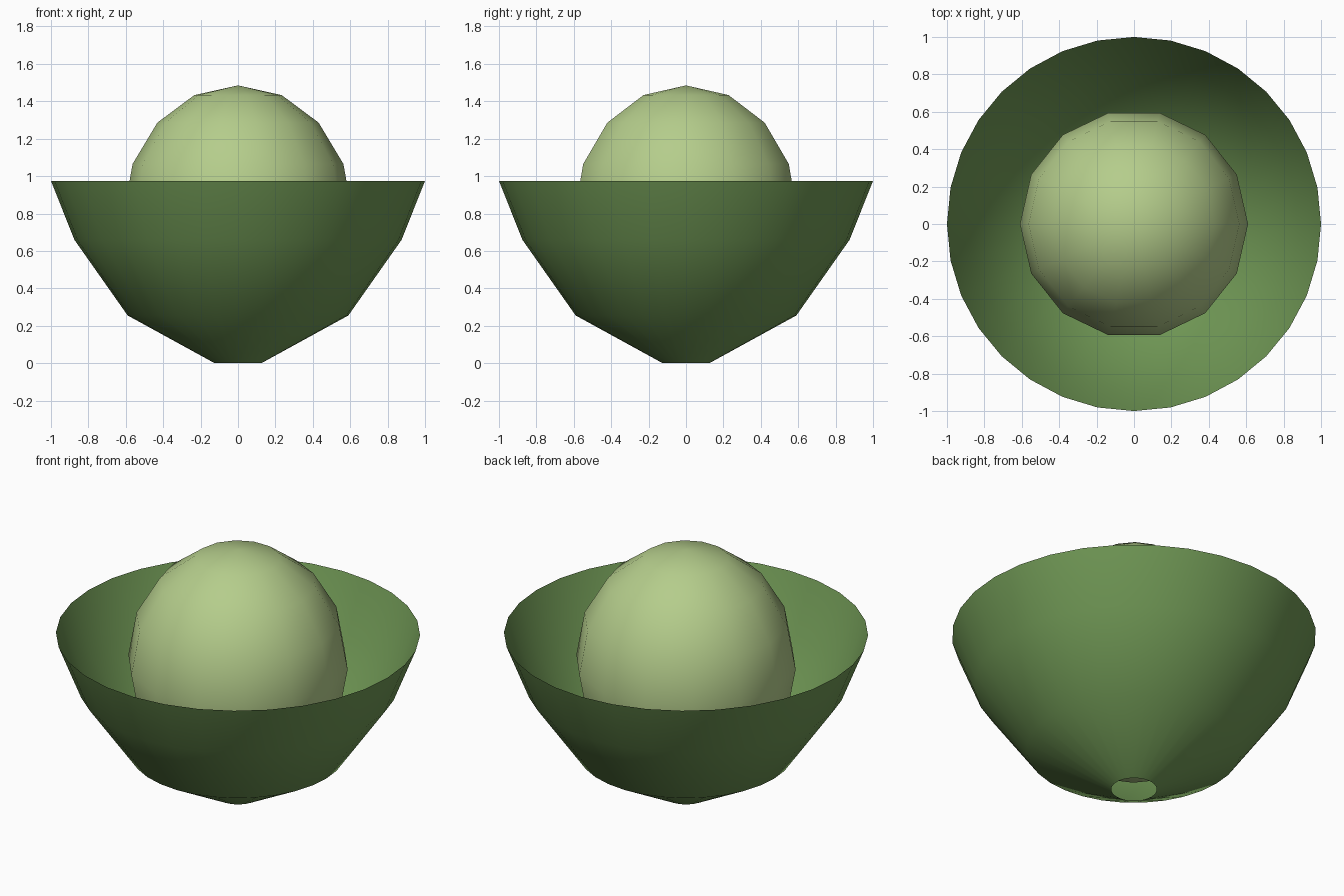
import bpy
from math import sin, cos, pi

if "Cube" in bpy.data.objects:
    bpy.data.objects.remove(bpy.data.objects["Cube"])


def material(name, colour):
    m = bpy.data.materials.new(name)
    m.diffuse_color = (*colour, 1)
    m.use_nodes = True
    m.node_tree.nodes["Principled BSDF"].inputs["Base Color"].default_value = m.diffuse_color
    return m


def lathe(name, profile, sides, mat):
    """Revolve (radius, z) points round z; radius 0 makes a pole."""
    verts, rings, faces = [], [], []
    for r, z in profile:
        n = 1 if r == 0 else sides
        rings.append([len(verts) + i % n for i in range(sides)])
        verts += [(r * cos(2 * pi * i / sides), r * sin(2 * pi * i / sides), z)
                  for i in range(n)]
    for a, b in zip(rings, rings[1:]):
        for i in range(sides):
            j = (i + 1) % sides
            quad = [a[i], a[j], b[j], b[i]]
            faces.append(list(dict.fromkeys(quad)))
    mesh = bpy.data.meshes.new(name)
    mesh.from_pydata(verts, [], faces)
    mesh.polygons.foreach_set("use_smooth", [True] * len(mesh.polygons))
    mesh.materials.append(mat)
    obj = bpy.data.objects.new(name, mesh)
    bpy.context.collection.objects.link(obj)
    return obj


# Open thin bowl with a small hole at the bottom
lathe("outer_bowl", [(0.125, 0), (0.59, 0.255), (0.875, 0.66), (1.0, 0.975)],
      32, material("dark_green", (0.16, 0.31, 0.09)))

# Slightly tall low-poly ball resting inside the bowl
ball = [(0.61 * sin(pi * k / 8) if 0 < k < 8 else 0,
         0.805 - 0.68 * cos(pi * k / 8)) for k in range(9)]
lathe("inner_ball", ball, 14, material("light_green", (0.46, 0.61, 0.26)))
